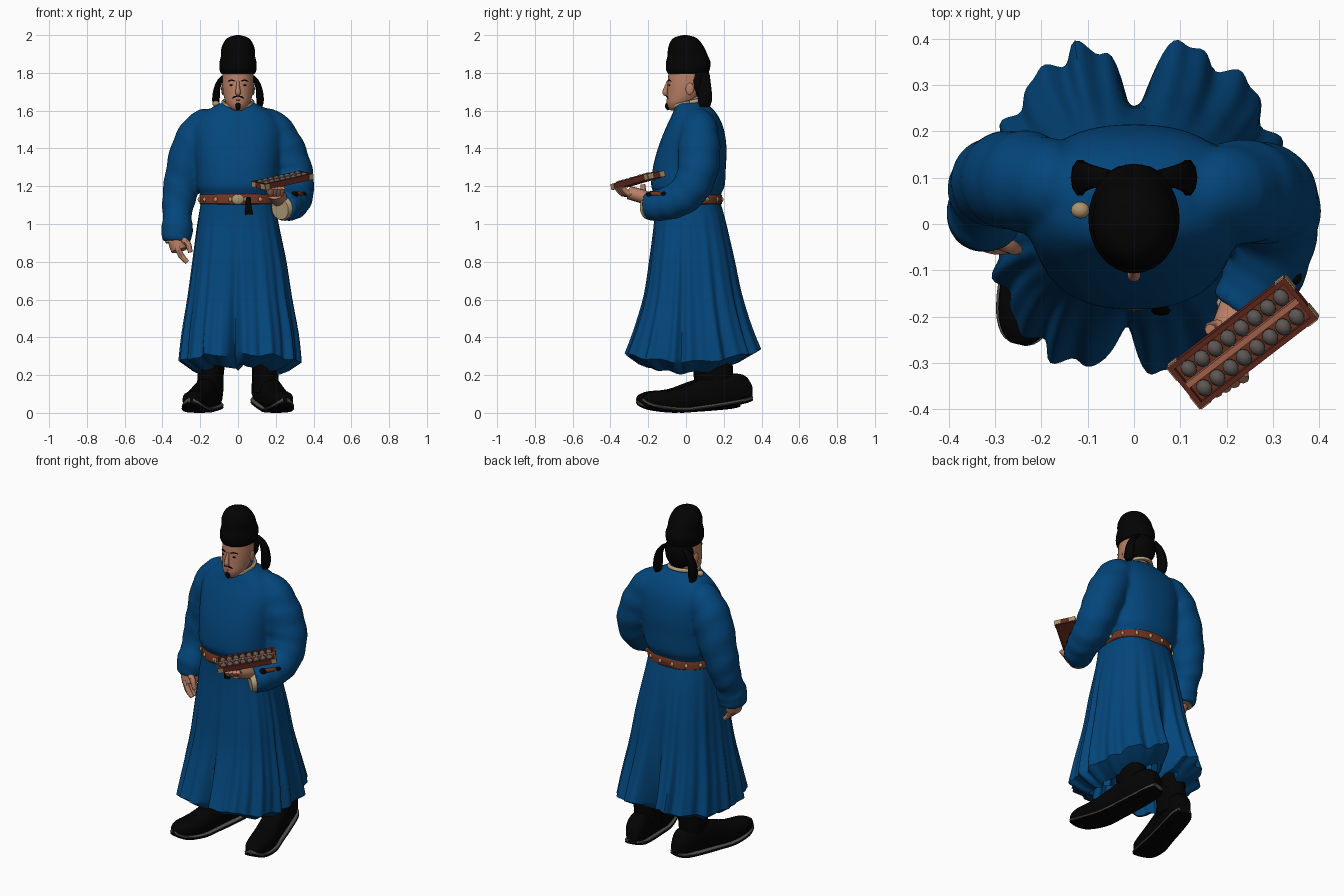
import bpy, bmesh
from math import sin, cos, pi, radians, exp
from mathutils import Vector, Matrix

cube = bpy.data.objects.get("Cube")
if cube:
    bpy.data.objects.remove(cube)


def mat(name, *rgb):
    m = bpy.data.materials.new(name)
    m.use_nodes = True
    m.diffuse_color = (*rgb, 1)
    bsdf = next(n for n in m.node_tree.nodes if n.type == 'BSDF_PRINCIPLED')
    bsdf.inputs["Base Color"].default_value = (*rgb, 1)
    bsdf.inputs["Roughness"].default_value = 0.8
    return m


BLUE = mat("robe blue", .001, .061, .2)
BLACK = mat("cloth black", .001, .001, .001)
SKIN = mat("skin", .48, .21, .13)
LEATHER = mat("belt brown", .16, .035, .015)
WOOD = mat("dark red wood", .12, .022, .013)
PALE = mat("pale wood", .42, .14, .08)
BEAD = mat("bead grey", .11, .095, .088)
GOLD = mat("dull gold", .42, .3, .15)
CREAM = mat("lining cream", .5, .38, .22)
SOLE = mat("sole grey", .09, .083, .075)


def finish(name, bm, mats, angle=45):
    bmesh.ops.recalc_face_normals(bm, faces=bm.faces)
    me = bpy.data.meshes.new(name)
    bm.to_mesh(me)
    bm.free()
    for m in mats:
        me.materials.append(m)
    me.shade_smooth()
    me.set_sharp_from_angle(angle=radians(angle))
    ob = bpy.data.objects.new(name, me)
    bpy.context.collection.objects.link(ob)
    return ob


def bridge(name, rings, m, caps=True):
    """Skin a list of equal rings of points."""
    bm = bmesh.new()
    vs = [[bm.verts.new(p) for p in ring] for ring in rings]
    n = len(vs[0])
    for a, b in zip(vs, vs[1:]):
        for i in range(n):
            j = (i + 1) % n
            bm.faces.new((a[i], a[j], b[j], b[i]))
    if caps:
        bm.faces.new(vs[0])
        bm.faces.new(vs[-1])
    return finish(name, bm, [m])


def spline(pts, steps):
    """Smooth curve through tuples of any length."""
    pts = [Vector(p) for p in pts]
    ext = [pts[0]] + pts + [pts[-1]]
    out = []
    for a, b, c, d in zip(ext, ext[1:], ext[2:], ext[3:]):
        for k in range(steps):
            t = k / steps
            out.append(b + (c - a) * (t / 2) + (2 * a - 5 * b + 4 * c - d) * (t * t / 2)
                       + (3 * b - a - 3 * c + d) * (t ** 3 / 2))
    return out + [pts[-1]]


def oval(a, power):
    c, s = cos(a), sin(a)
    k = (abs(c) ** power + abs(s) ** power) ** (-1 / power)
    return c * k, s * k


def stack(name, sections, m, n=32, power=2, steps=4):
    """Horizontal ovals given as (z, centre y, half width, half depth)."""
    rings = []
    for z, cy, rx, ry in [tuple(v) for v in spline(sections, steps)]:
        ov = [oval(2 * pi * i / n, power) for i in range(n)]
        rings.append([(x * rx, cy + y * ry, z) for x, y in ov])
    return bridge(name, rings, m)


def tube(name, path, m, n=16, steps=4, flat=1, ripple=0, ref=(1, 0, 0)):
    """Tube through (x, y, z, radius)."""
    pts = spline(path, steps)
    pos = [Vector(p[:3]) for p in pts]
    rings = []
    for k, p in enumerate(pts):
        t = (pos[min(k + 1, len(pos) - 1)] - pos[max(k - 1, 0)]).normalized()
        u = t.cross(Vector(ref)).normalized()
        v = t.cross(u)
        ring = []
        for i in range(n):
            a = 2 * pi * i / n
            r = p[3] * (1 + ripple * sin(k * 1.9 + 2 * sin(a)))
            ring.append(pos[k] + u * (r * cos(a) * flat) + v * (r * sin(a)))
        rings.append(ring)
    return bridge(name, rings, m)


def ball(name, loc, size, m, mtx=Matrix(), seg=16):
    bm = bmesh.new()
    bmesh.ops.create_uvsphere(bm, u_segments=seg, v_segments=seg // 2, radius=1)
    bm.transform(mtx @ Matrix.Translation(loc) @ Matrix.Diagonal((*size, 1)))
    return finish(name, bm, [m])


def box(name, loc, size, m, mtx):
    bm = bmesh.new()
    bmesh.ops.create_cube(bm, size=1)
    bm.transform(mtx @ Matrix.Translation(loc) @ Matrix.Diagonal((*size, 1)))
    return finish(name, bm, [m], 30)


# Robe top: body and sleeves fused into one soft cloth surface
parts = [
    stack("body", [(1.1, .01, .195, .17), (1.16, .01, .2, .176), (1.2, .01, .216, .195),
                   (1.3, .018, .222, .193), (1.4, .033, .232, .182), (1.5, .045, .235, .156),
                   (1.57, .047, .2, .125), (1.615, .038, .14, .098), (1.645, .025, .08, .075)],
          BLUE, n=48, power=2.4),
    tube("right", [(-.1, .06, 1.54, .07), (-.18, .085, 1.515, .095), (-.24, .092, 1.41, .11),
                   (-.29, .095, 1.24, .1), (-.318, .075, 1.1, .085), (-.322, .045, 1.03, .076),
                   (-.322, .025, .98, .085), (-.325, .015, .905, .076)], BLUE, n=28, ripple=.03),
    tube("left", [(.1, .05, 1.54, .07), (.175, .068, 1.515, .095), (.24, .07, 1.4, .112),
                  (.29, .06, 1.27, .107), (.302, .01, 1.17, .1), (.292, -.065, 1.12, .092),
                  (.268, -.14, 1.1, .084), (.235, -.195, 1.095, .08)], BLUE, n=28, ripple=.03)]
bm = bmesh.new()
for part in parts:
    bm.from_mesh(part.data)
    bpy.data.objects.remove(part)
robe = finish("robe_top", bm, [BLUE])
fuse = robe.modifiers.new("fuse", 'REMESH')
fuse.mode = 'VOXEL'
fuse.voxel_size = .011
fuse.use_smooth_shade = True
soften = robe.modifiers.new("soften", 'SMOOTH')
soften.factor = .5
soften.iterations = 8

# Pleated skirt with a slit at front and back; the hem turns under
profile = [(0, .195, .195, .165, .18), (.14, .215, .215, .17, .215), (.37, .24, .255, .195, .26),
           (.6, .265, .285, .225, .3), (.83, .295, .32, .28, .355), (1, .31, .335, .33, .405)]
sections = [(tuple(v), 1, 0) for v in spline(profile, 4)]
sections += [(profile[-1], .8, -.045), (profile[-1], .68, -.06), (profile[-1], .62, .05)]
rings = []
for (t, left, right, front, back), shrink, drop in sections:
    ring = []
    for i in range(220):
        a = 2 * pi * i / 220
        x, y = oval(a, 2.5)
        pleat = .6 * sin(17 * a + sin(3 * a)) + .4 * sin(29 * a + 1)
        k = 1 + .055 * t * (pleat - .6)
        for mid, depth in ((pi / 2, .42), (pi * 1.47, .26)):
            k -= depth * t ** 2 * exp(-((a - mid) / .13) ** 2)
        x *= k * (right if x > 0 else left)
        y *= k * (back if y > 0 else front)
        hem = .27 + .4 * y * y + .007 * sin(11 * a)
        ring.append((x * shrink, y * shrink, 1.12 + (hem - 1.12) * t + drop))
    rings.append(ring)
bridge("robe_skirt", rings, BLUE, caps=False)

# Cuff linings and the tie on the left sleeve
tube("left_cuff_lining", [(.243, -.182, 1.085, .066), (.222, -.206, 1.08, .058)], CREAM, n=20, steps=1)
tube("right_cuff_lining", [(-.325, .015, .92, .06), (-.325, .013, .9, .06)], CREAM, n=20, steps=1)
tube("sleeve_tie", [(.3, -.195, 1.16, .009), (.325, -.16, 1.16, .013), (.35, -.1, 1.15, .009)], LEATHER, n=8)
for x, y in ((.3, -.19), (.342, -.115)):
    ball("tie_knot", (x, y, 1.157), (.022, .02, .016), BLACK, seg=10)

# Collar and shoulder button
loop = [2 * pi * i / 24 for i in range(25)]
tube("collar", [(.078 * cos(a), .018 + .09 * sin(a), 1.643 + .02 * sin(a), .011) for a in loop],
     CREAM, n=8, steps=1, ref=(0, 0, 1))
ball("shoulder_button", (-.116, .03, 1.637), (.02, .018, .016), GOLD)

# Belt, studs, buckle and tassel
stack("belt", [(1.103, .008, .2, .178), (1.108, .008, .205, .183), (1.152, .008, .205, .183),
               (1.158, .008, .2, .178)], LEATHER, n=48, power=2.25, steps=1)
for i in range(16):
    x, y = oval(2 * pi * (i + .5) / 16, 2.25)
    ball("belt_stud", (x * .205, .008 + y * .183, 1.13), (.011, .01, .014), GOLD, seg=8)
ball("buckle", (0, -.176, 1.13), (.034, .012, .027), GOLD)
tube("belt_tassel", [(.055, -.175, 1.14, .014), (.055, -.187, 1.1, .016), (.058, -.187, 1.05, .022)],
     BLACK, n=8, flat=.5)

# Head
stack("neck", [(1.56, .03, .06, .06), (1.7, .03, .055, .06)], SKIN, n=20)
stack("head", [(1.6, -.055, .02, .025), (1.615, -.045, .044, .049), (1.645, -.028, .065, .074),
               (1.69, -.005, .078, .095), (1.75, .004, .083, .101), (1.83, .01, .08, .1)], SKIN)
tube("nose", [(0, -.095, 1.755, .007), (0, -.106, 1.72, .011), (0, -.11, 1.695, .015), (0, -.098, 1.685, .01)],
     SKIN, n=10)
ball("lips", (0, -.095, 1.655), (.018, .009, .006), PALE)
for s in (-1, 1):
    ball("ear", (s * .081, .02, 1.715), (.008, .022, .032), SKIN)
    ball("eye", (s * .033, -.087, 1.735), (.012, .006, .004), BLACK, seg=8)
    tube("eyebrow", [(s * .018, -.096, 1.757, .003), (s * .036, -.091, 1.762, .004), (s * .054, -.077, 1.755, .002)],
         BLACK, n=6, ref=(0, 0, 1))
    tube("moustache", [(s * .004, -.102, 1.676, .004), (s * .02, -.097, 1.672, .005), (s * .036, -.084, 1.658, .002)],
         BLACK, n=6, ref=(0, 0, 1))
tube("goatee", [(0, -.09, 1.643, .007), (0, -.097, 1.625, .015), (0, -.092, 1.603, .006)], BLACK, n=10)

# Cap, hair at the nape and two hanging ribbons
stack("cap", [(1.795, .01, .088, .104), (1.815, .01, .097, .115), (1.855, .012, .098, .118),
              (1.89, .009, .09, .107), (1.93, .002, .088, .097), (1.97, -.004, .07, .076),
              (1.99, -.005, .046, .05), (2, -.005, .01, .01)], BLACK)
ball("cap_nape", (0, .065, 1.755), (.085, .065, .1), BLACK)
for s in (-1, 1):
    tube("cap_ribbon", [(s * .055, .1, 1.795, .018), (s * .09, .102, 1.765, .026), (s * .11, .102, 1.72, .034),
                        (s * .117, .1, 1.66, .04), (s * .115, .1, 1.62, .028)],
         BLACK, n=10, flat=.5, ref=(0, 1, 0))

# Boots: shaft, upper, grey welt and black outsole
shoe = [(0, .035, .012, .1), (.08, .056, .004, .16), (.3, .062, 0, .18), (.5, .064, 0, .16),
        (.7, .07, .002, .125), (.88, .06, .016, .115), (.97, .038, .035, .1), (1, .012, .05, .085)]


def boot(side, heel, toe, lift, ankle):
    heel, toe = Vector(heel), Vector(toe)
    across = Vector((toe.y - heel.y, heel.x - toe.x)).normalized()
    layers = [("shoe", BLACK, 0, .005, 1), ("welt", SOLE, .005, .008, .03), ("outsole", BLACK, .005, 0, .014)]
    for part, m, extra, lower, upper in layers:
        rings = []
        for s, w, low, high in [tuple(v) for v in spline(shoe, 3)]:
            c = heel.lerp(toe, s)
            up = lift * max(0, 1 - s / .6)
            a, b = low + lower, min(low + upper, high)
            ring = []
            for i in range(18):
                x, z = oval(2 * pi * i / 18, 2.6)
                p = c + across * (x * (w + extra))
                ring.append((p.x, p.y, up + (a + b) / 2 + z * (b - a) / 2))
            rings.append(ring)
        bridge(side + "_" + part, rings, m)
    x, y = ankle
    tube(side + "_boot_shaft", [(x, y, .08 + lift / 2, .066), (x, y, .2, .07), (x * .95, y * .9, .4, .075),
                                (x * .8, y * .5, .7, .08)], BLACK, ripple=.025, flat=1.4)


boot("right", (-.125, .28), (-.25, -.26), .02, (-.145, .14))
boot("left", (.115, .345), (.25, -.23), .05, (.145, .15))

# Right hand, hanging
tube("right_palm", [(-.328, .01, .95, .04), (-.322, 0, .91, .048), (-.31, -.01, .86, .044)], SKIN, flat=1.1)
for i in range(4):
    y = -.045 + .023 * i
    tube("right_finger", [(-.322, y, .88, .016), (-.3, y - .005, .832, .016), (-.268, y - .008, .797, .012)],
         SKIN, n=8, ref=(0, 1, 0))
tube("right_thumb", [(-.295, -.035, .92, .018), (-.265, -.05, .895, .016), (-.252, -.055, .85, .012)], SKIN, n=8)

# Left hand, under the counting frame
tube("left_palm", [(.225, -.17, 1.115, .038), (.212, -.23, 1.145, .046), (.195, -.3, 1.165, .044)], SKIN, flat=.8)
for i in range(4):
    x = .172 + .019 * i
    tube("left_finger", [(x, -.29, 1.162, .016), (x, -.335 + .01 * i, 1.162, .016),
                         (x + .008, -.366 + .01 * i, 1.19, .012)], SKIN, n=8)
tube("left_thumb", [(.205, -.22, 1.15, .018), (.17, -.225, 1.17, .016), (.165, -.228, 1.21, .012)],
     SKIN, n=8, ref=(0, 1, 0))

# Counting frame with rows of beads, end faces plated in gold
M = Matrix.Translation((.235, -.255, 1.233))
for angle, axis in ((37.6, 'Z'), (-10, 'Y'), (8, 'X')):
    M = M @ Matrix.Rotation(radians(angle), 4, axis)
box("frame_base", (0, 0, -.012), (.315, .105, .01), LEATHER, M)
box("frame_divider", (0, 0, .002), (.305, .013, .026), PALE, M)
for s in (-1, 1):
    box("frame_long_side", (0, s * .052, -.002), (.325, .011, .032), WOOD, M)
    box("frame_end", (s * .157, 0, -.002), (.011, .115, .032), WOOD, M)
    for e in (-1, 1):
        box("frame_end_plate", (s * .163, e * .04, -.002), (.004, .034, .028), GOLD, M)
        box("frame_side_plate", (s * .148, e * .058, -.002), (.026, .004, .028), GOLD, M)
    for i in range(8):
        ball("bead", ((i - 3.5) * .0365, s * .027, .007), (.0175, .02, .016), BEAD, M, seg=10)
